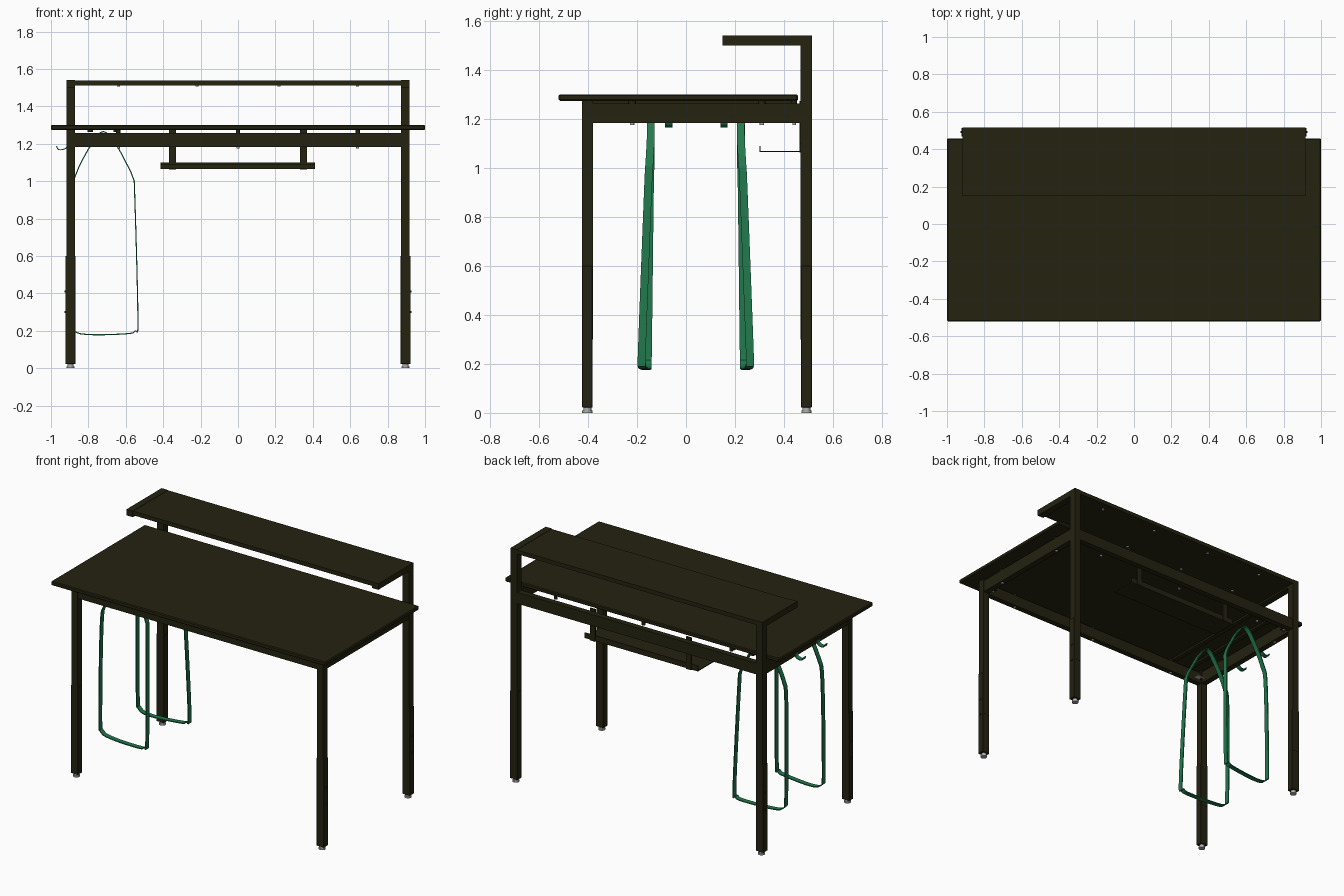
import bpy, bmesh
from mathutils import Vector

cube = bpy.data.objects.get("Cube")
if cube:
    bpy.data.objects.remove(cube, do_unlink=True)


def material(name, r, g, b):
    m = bpy.data.materials.new(name)
    m.use_nodes = True
    m.diffuse_color = (r, g, b, 1)
    m.node_tree.nodes["Principled BSDF"].inputs["Base Color"].default_value = (r, g, b, 1)
    return m


OLIVE = material("dark olive", 0.018, 0.016, 0.005)
GREEN = material("strap green", 0.016, 0.19, 0.075)
GREY = material("light grey", 0.45, 0.45, 0.45)


def finish(name, bm, mat):
    bmesh.ops.recalc_face_normals(bm, faces=bm.faces)
    me = bpy.data.meshes.new(name)
    bm.to_mesh(me)
    bm.free()
    me.materials.append(mat)
    ob = bpy.data.objects.new(name, me)
    bpy.context.collection.objects.link(ob)
    return ob


def box(name, xs, ys, zs, mat=OLIVE, bevel=0.0):
    bm = bmesh.new()
    bmesh.ops.create_cube(bm, size=1)
    for v in bm.verts:
        v.co = [(a + b) / 2 + c * (b - a) for (a, b), c in zip((xs, ys, zs), v.co)]
    ob = finish(name, bm, mat)
    if bevel:
        mod = ob.modifiers.new("bevel", 'BEVEL')
        mod.width, mod.segments = bevel, 1
    return ob


def sides(s, a, b):
    """x range mirrored to the chosen side"""
    return tuple(sorted((s * a, s * b)))


def disc(name, x, y, z0, z1, r, mat=GREY, n=16):
    bm = bmesh.new()
    bmesh.ops.create_cone(bm, cap_ends=True, segments=n, radius1=r, radius2=r, depth=z1 - z0)
    bmesh.ops.translate(bm, verts=bm.verts, vec=(x, y, (z0 + z1) / 2))
    return finish(name, bm, mat)


def extrude_y(name, profile, y0, y1, mat=OLIVE):
    bm = bmesh.new()
    f = bm.faces.new([bm.verts.new((x, y0, z)) for x, z in profile])
    new = bmesh.ops.extrude_face_region(bm, geom=[f])["geom"]
    bmesh.ops.translate(bm, verts=[g for g in new if isinstance(g, bmesh.types.BMVert)],
                        vec=(0, y1 - y0, 0))
    return finish(name, bm, mat)


def ribbon(name, pts, width, thick, closed, mat=GREEN, steps=5):
    """flat band, wide along y, following a smoothed path"""
    p = [Vector(q) for q in pts]
    n = len(p)
    get = (lambda i: p[i % n]) if closed else (lambda i: p[max(0, min(n - 1, i))])
    path = []
    for i in range(n if closed else n - 1):
        a, b, c, d = (get(i + k) for k in (-1, 0, 1, 2))
        for j in range(steps):
            t = j / steps
            path.append(0.5 * (2 * b + (c - a) * t + (2 * a - 5 * b + 4 * c - d) * t ** 2
                               + (3 * b - a - 3 * c + d) * t ** 3))
    if not closed:
        path.append(p[-1])
    m = len(path)
    bm = bmesh.new()
    rings = []
    for i, q in enumerate(path):
        nxt, prv = (path[(i + 1) % m], path[i - 1]) if closed else \
            (path[min(i + 1, m - 1)], path[max(i - 1, 0)])
        d = nxt - prv
        nor = Vector((d.z, 0, -d.x)).normalized() * thick / 2
        w = Vector((0, width / 2, 0))
        rings.append([bm.verts.new(q + o) for o in (nor + w, nor - w, -nor - w, -nor + w)])
    for i in range(m if closed else m - 1):
        a, b = rings[i], rings[(i + 1) % m]
        for k in range(4):
            bm.faces.new((a[k], a[k - 1], b[k - 1], b[k]))
    if not closed:
        bm.faces.new(rings[0])
        bm.faces.new(rings[-1])
    ob = finish(name, bm, mat)
    bpy.ops.object.select_all(action='DESELECT')
    ob.select_set(True)
    bpy.context.view_layer.objects.active = ob
    bpy.ops.object.shade_smooth_by_angle()


# worktop
box("worktop", (-1, 1), (-0.52, 0.457), (1.274, 1.3), bevel=0.005)

# legs, lower sleeves, feet and side parts
FRONT, BACK = (-0.425, -0.38), (0.468, 0.515)
for s, side in ((1, "left"), (-1, "right")):
    for ys, end, top in ((FRONT, "front", 1.274), (BACK, "back", 1.54)):
        label = end + "_" + side
        yc = sum(ys) / 2
        box("leg_" + label, sides(s, 0.872, 0.917), ys, (0.3, top))
        box("leg_sleeve_" + label, sides(s, 0.869, 0.923),
            (ys[0] + 0.001, ys[1] - 0.001), (0.022, 0.6), bevel=0.002)
        disc("foot_" + label, s * 0.895, yc, 0, 0.01, 0.021)
        disc("foot_stem_" + label, s * 0.895, yc, 0.01, 0.024, 0.016)
        for z in (0.3, 0.41):
            box("height_knob_" + label, sides(s, 0.92, 0.927),
                (yc - 0.006, yc + 0.006), (z - 0.006, z + 0.006))
        # corner plate under the frame
        inner = (ys[1], ys[1] + 0.04) if end == "front" else (ys[0] - 0.04, ys[0])
        big = 0.03 if label == "front_right" else 0
        box("corner_plate_" + label, sides(s, 0.84 - big, 0.872), inner, (1.2, 1.204),
            GREY if big else OLIVE)
        disc("corner_bolt_" + label, s * 0.855, sum(inner) / 2, 1.192, 1.2, 0.008,
             OLIVE if big else GREY)
    box("side_beam_" + side, sides(s, 0.875, 0.914), (-0.38, 0.468), (1.183, 1.263))
    box("shelf_arm_" + side, sides(s, 0.872, 0.917), (0.15, 0.468), (1.5, 1.54))
    for y in (-0.22, 0.31):
        disc("side_spacer_" + side, s * 0.895, y, 1.26, 1.275, 0.016, OLIVE)
        disc("side_screw_" + side, s * 0.895, y, 1.176, 1.185, 0.009)

# long beams, with spacers and screws
for ys, end in ((FRONT, "front"), (BACK, "back")):
    a, b = ys[0] + 0.004, ys[1] - 0.004
    box("long_beam_" + end, (-0.872, 0.872), (a, b), (1.183, 1.257))
    for x in (-0.64, 0, 0.64):
        y = (a + b) / 2 if end == "front" else a - 0.03
        disc("beam_spacer_" + end, x, y, 1.25, 1.275, 0.011, OLIVE)
        disc("beam_screw_" + end, x, y, 1.176, 1.185, 0.008)

# upper shelf
box("upper_shelf", (-0.872, 0.872), (0.153, 0.515), (1.512, 1.538))
for x in (-0.64, -0.22, 0.22, 0.64):
    for y in (0.2, 0.46):
        disc("shelf_screw", x, y, 1.505, 1.513, 0.008)

# cable tray hung from the back beam
box("tray_floor", (-0.415, 0.412), (0.302, 0.468), (1.064, 1.069))
box("tray_front_lip", (-0.415, 0.412), (0.3, 0.304), (1.064, 1.09))
box("tray_back_lip", (-0.415, 0.412), (0.464, 0.468), (1.064, 1.1))
for s, side in ((1, "left"), (-1, "right")):
    box("tray_hanger_" + side, sides(s, 0.332, 0.368), (0.464, 0.474), (1.062, 1.274))

# strap rails under the worktop
for x in (-0.79, -0.65):
    box("strap_rail", (x - 0.015, x + 0.015), (-0.38, 0.45), (1.262, 1.274))

# hanging straps: x, z and sideways drift along the loop
LOOP = ((-0.72, 1.265, 0), (-0.785, 1.195, 0), (-0.865, 1.04, 0), (-0.89, 0.9, 0.1),
        (-0.895, 0.3, 0.3), (-0.88, 0.205, 0.35), (-0.8, 0.18, 0.4), (-0.6, 0.184, 0.9),
        (-0.55, 0.2, 1), (-0.535, 0.26, 1), (-0.552, 0.92, 0.3), (-0.562, 1.02, 0.15),
        (-0.61, 1.12, 0), (-0.655, 1.2, 0))
for s, name in ((-1, "front"), (1, "back")):
    ribbon("strap_" + name, [(x, 0.04 + s * (0.184 + 0.036 * k), z) for x, z, k in LOOP],
           0.032, 0.006, True)

# small hooks outside the right beam
HOOK = ((-0.912, 1.2), (-0.918, 1.178), (-0.945, 1.168), (-0.963, 1.172), (-0.97, 1.188))
for y in (-0.07, 0.155):
    ribbon("side_hook", [(x, y, z) for x, z in HOOK], 0.03, 0.005, False)
